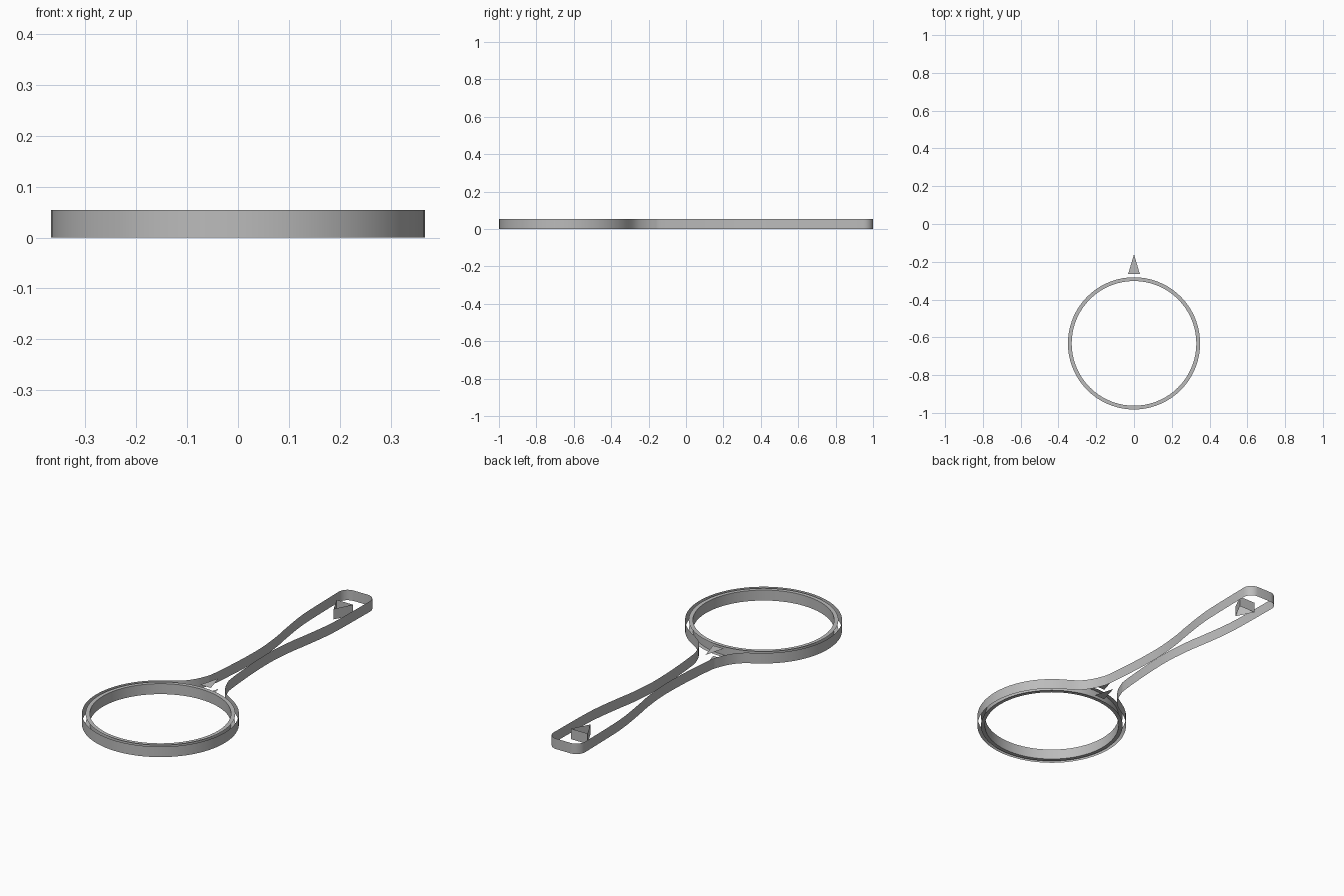
import bpy, bmesh, math
from mathutils import Vector

cube = bpy.data.objects.get("Cube")
if cube:
    bpy.data.objects.remove(cube)

HEIGHT = 0.054
CENTRE = Vector((0, -0.632))
OUTER, RIM, HOLE = 0.367, 0.35, 0.33

grey = bpy.data.materials.new("plain grey")
grey.use_nodes = True
grey.diffuse_color = (0.5, 0.5, 0.5, 1)
grey.node_tree.nodes["Principled BSDF"].inputs["Base Color"].default_value = (0.5, 0.5, 0.5, 1)


def finish(name, bm, smooth=False):
    mesh = bpy.data.meshes.new(name)
    bm.to_mesh(mesh)
    bm.free()
    mesh.materials.append(grey)
    obj = bpy.data.objects.new(name, mesh)
    bpy.context.collection.objects.link(obj)
    if smooth:
        bpy.ops.object.select_all(action='DESELECT')
        obj.select_set(True)
        bpy.context.view_layer.objects.active = obj
        bpy.ops.object.shade_smooth_by_angle(angle=math.radians(30))
    return obj


def wall(name, outline, smooth=True):
    """Open upright strip around a closed outline."""
    bm = bmesh.new()
    low = [bm.verts.new((p[0], p[1], 0)) for p in outline]
    high = [bm.verts.new((p[0], p[1], HEIGHT)) for p in outline]
    for i in range(len(low)):
        j = (i + 1) % len(low)
        bm.faces.new((low[i], low[j], high[j], high[i]))
    return finish(name, bm, smooth)


def circle(radius, count=72):
    return [CENTRE + radius * Vector((math.cos(a), math.sin(a)))
            for a in (math.tau * i / count for i in range(count))]


def spline(points, steps=5):
    """Smooth curve through the points."""
    pts = [Vector(p) for p in points]
    pts = [2 * pts[0] - pts[1]] + pts + [2 * pts[-1] - pts[-2]]
    out = []
    for a, b, c, d in zip(pts, pts[1:], pts[2:], pts[3:]):
        for s in range(steps):
            t = s / steps
            out.append(0.5 * (2 * b + (c - a) * t + (2 * a - 5 * b + 4 * c - d) * t**2
                              + (3 * b - a - 3 * c + d) * t**3))
    return out + [pts[-2]]


# Outer wall: round head, flowing neck, waisted grip and rounded end
start, stop = -math.pi / 2, math.radians(56)
head = [CENTRE + OUTER * Vector((math.cos(a), math.sin(a)))
        for a in (start + (stop - start) * i / 32 for i in range(32))]
join = CENTRE + OUTER * Vector((math.cos(stop), math.sin(stop)))
grip = spline([join, (0.125, -0.275), (0.085, -0.225), (0.06, -0.17), (0.05, -0.13),
               (0.038, 0), (0.031, 0.13), (0.031, 0.25), (0.044, 0.38), (0.056, 0.45),
               (0.078, 0.6), (0.086, 0.72), (0.09, 0.95)])
corner = [Vector((0.04 + 0.05 * math.cos(a), 0.95 + 0.05 * math.sin(a)))
          for a in (math.pi / 2 * i / 8 for i in range(1, 9))]
half = head + grip + corner
mirrored = [Vector((-p.x, p.y)) for p in reversed(half[1:])]
wall("outer_wall", half + mirrored)

# Wall of the round opening, facing inwards
wall("opening_wall", circle(HOLE)[::-1])

# Three-sided hanging hole in the grip, facing inwards
wall("hanging_hole_wall", [(-0.047, 0.87), (0.047, 0.87), (0, 0.78)], smooth=False)

# Flat rim rings and neck pointers on both sides
for side, z in (("top", HEIGHT), ("bottom", 0)):
    bm = bmesh.new()
    inner = [bm.verts.new((p.x, p.y, z)) for p in circle(HOLE)]
    outer = [bm.verts.new((p.x, p.y, z)) for p in circle(RIM)]
    for i in range(len(inner)):
        j = (i + 1) % len(inner)
        bm.faces.new((inner[i], outer[i], outer[j], inner[j]))
    if z == 0:
        bmesh.ops.reverse_faces(bm, faces=bm.faces)
    finish(side + "_rim_ring", bm)

    bm = bmesh.new()
    bm.faces.new([bm.verts.new((x, y, z)) for x, y in ((-0.031, -0.265), (0.031, -0.265), (0, -0.16))])
    if z == 0:
        bmesh.ops.reverse_faces(bm, faces=bm.faces)
    finish(side + "_neck_pointer", bm)
